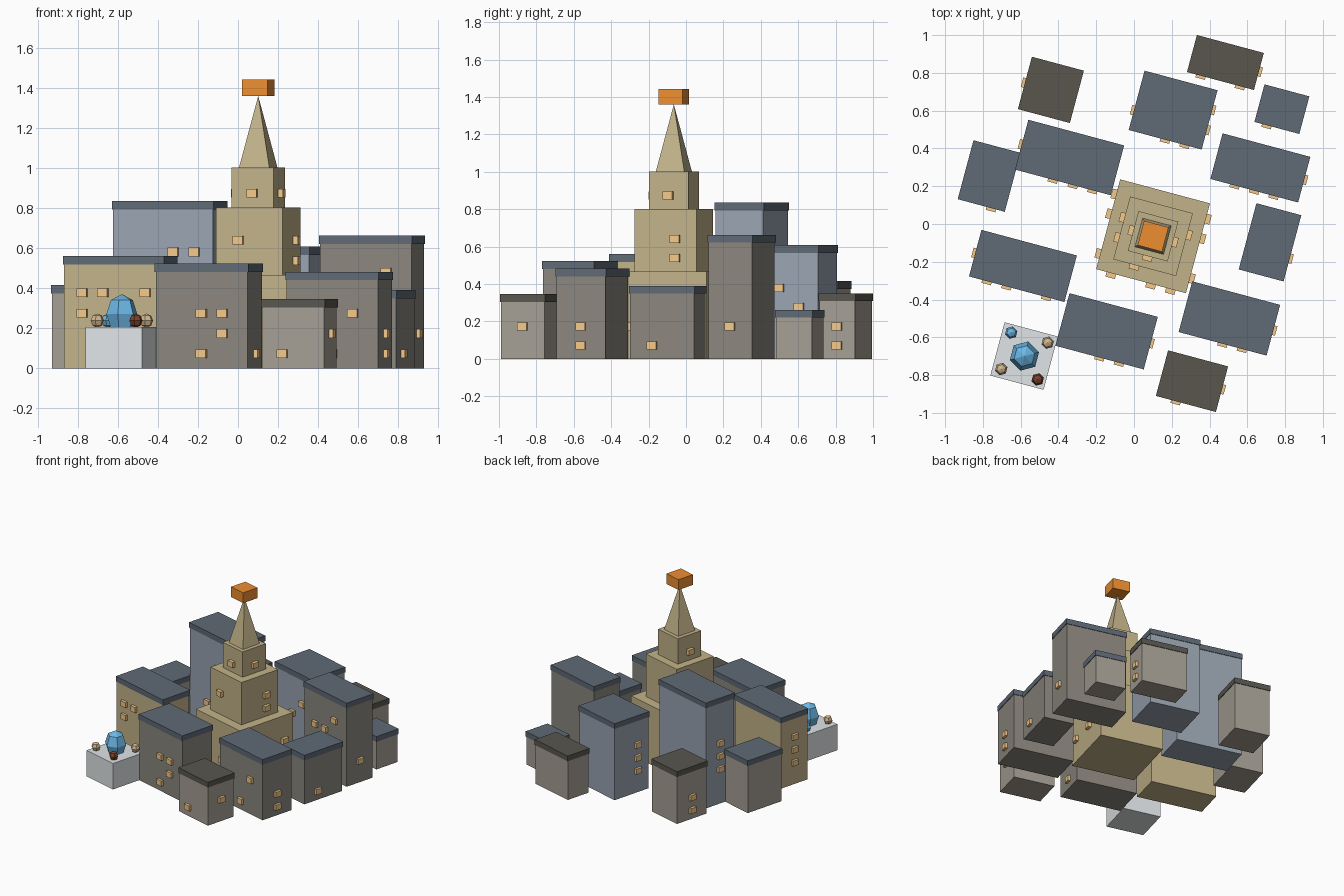
import bpy, bmesh, math
from mathutils import Matrix, Vector

if "Cube" in bpy.data.objects:
    bpy.data.objects.remove(bpy.data.objects["Cube"])

TURN = Matrix.Rotation(math.radians(-15), 4, 'Z')


def material(name, rgb):
    m = bpy.data.materials.new(name)
    m.diffuse_color = (*rgb, 1)
    m.use_nodes = True
    m.node_tree.nodes["Principled BSDF"].inputs["Base Color"].default_value = m.diffuse_color
    return m


MAT = {n: material(n, c) for n, c in {
    "stone": (0.26, 0.243, 0.21), "pale": (0.38, 0.345, 0.295), "blue_grey": (0.32, 0.37, 0.44),
    "sand": (0.54, 0.45, 0.25), "slate": (0.115, 0.143, 0.182), "dark_roof": (0.10, 0.094, 0.078),
    "window": (0.90, 0.58, 0.25), "orange": (0.85, 0.27, 0.03), "plinth": (0.75, 0.78, 0.80),
    "crystal": (0.15, 0.48, 0.80), "cream": (0.66, 0.48, 0.29), "brown": (0.19, 0.055, 0.025)}.items()}


def finish(name, bm, mat, x, y):
    me = bpy.data.meshes.new(name)
    bm.to_mesh(me)
    bm.free()
    me.materials.append(MAT[mat])
    ob = bpy.data.objects.new(name, me)
    ob.matrix_world = Matrix.Translation((x, y, 0)) @ TURN
    bpy.context.collection.objects.link(ob)


def add_box(bm, c, size):
    bmesh.ops.create_cube(bm, size=1, matrix=Matrix.Translation(c) @ Matrix.Diagonal((*size, 1)))


def block(name, mat, x, y, w, d, z0, z1):
    bm = bmesh.new()
    add_box(bm, (0, 0, (z0 + z1) / 2), (w, d, z1 - z0))
    finish(name, bm, mat, x, y)


def windows(name, x, y, w, d, spots):
    """spots: (side, offset along wall, floor number)"""
    bm = bmesh.new()
    for side, u, lvl in spots:
        z = 0.072 + 0.1017 * lvl
        if side in "FB":
            add_box(bm, (u, (-d if side == "F" else d) / 2, z), (0.052, 0.04, 0.043))
        else:
            add_box(bm, ((-w if side == "L" else w) / 2, u, z), (0.04, 0.052, 0.043))
    finish(name, bm, "window", x, y)


# Houses: name, wall, roof, x, y, roof width, roof depth, height, windows
a, b, c = 0.055, 0.107, 0.163
HOUSES = [
    ("house_back_left", "pale", "dark_roof", -0.44, 0.71, 0.285, 0.287, 0.415,
     [("L", 0, 0), ("L", 0, 1)]),
    ("house_back_right", "pale", "dark_roof", 0.484, 0.855, 0.367, 0.203, 0.35,
     [("R", 0, 0), ("R", 0, 1), ("F", -b, 1), ("F", b, 0)]),
    ("house_back_centre", "blue_grey", "slate", 0.207, 0.603, 0.40, 0.325, 0.607,
     [("R", -a, 3), ("R", a, 2), ("L", -a, 1), ("L", -a, 2), ("L", -a, 3), ("F", 0, 2), ("F", b, 3)]),
    ("house_small_right", "pale", "slate", 0.783, 0.608, 0.246, 0.206, 0.262,
     [("F", -a, 1)]),
    ("house_right", "stone", "slate", 0.669, 0.297, 0.481, 0.25, 0.663,
     [("F", b, 4), ("F", 0, 3), ("F", -b, 3), ("R", 0, 1)]),
    ("house_tall_left", "blue_grey", "slate", -0.341, 0.352, 0.525, 0.273, 0.835,
     [("F", a, 5), ("F", c, 5), ("F", -a, 2), ("F", c, 3), ("L", 0, 2), ("L", 0, 3), ("L", 0, 4)]),
    ("house_far_left", "pale", "slate", -0.767, 0.254, 0.258, 0.323, 0.415,
     [("F", a, 1)]),
    ("house_front_left", "sand", "slate", -0.588, -0.222, 0.523, 0.255, 0.56,
     [("F", -c, 3), ("F", -a, 3), ("F", c, 3), ("F", -c, 2), ("L", 0, 1), ("L", 0, 2), ("L", 0, 3)]),
    ("house_front_centre", "stone", "slate", -0.145, -0.568, 0.484, 0.288, 0.523,
     [("F", 0, 2), ("F", b, 2), ("F", b, 1), ("F", 0, 0), ("R", 0, 0)]),
    ("house_front_right", "stone", "slate", 0.505, -0.5, 0.482, 0.278, 0.482,
     [("F", b, 2), ("F", 0, 0), ("R", 0, 0), ("R", 0, 1)]),
    ("house_front_low", "pale", "dark_roof", 0.307, -0.832, 0.329, 0.25, 0.345,
     [("F", -a, 0), ("R", 0, 1)]),
    ("house_right_middle", "stone", "slate", 0.72, -0.097, 0.246, 0.363, 0.39,
     [("R", -a, 0)]),
]
for name, wall, roof, x, y, w, d, h, spots in HOUSES:
    ww, wd = w - 0.009, d - 0.009
    block(name + "_walls", wall, x, y, ww, wd, 0, h - 0.042)
    block(name + "_roof", roof, x, y, w, d, h - 0.042, h)
    windows(name + "_windows", x, y, ww, wd, spots)

# Stepped tower
TX, TY = 0.101, -0.065
TIERS = [
    ("tower_base", 0.492, 0, 0.467,
     [(s, u, k) for s in "FLR" for u, k in ((-c, 1), (a, 1), (c, 2))]),
    ("tower_middle", 0.344, 0.467, 0.802,
     [("F", -a, 5.58), ("R", a, 5.58), ("R", a, 4.58), ("L", -a, 5.58), ("L", a, 4.58)]),
    ("tower_top", 0.218, 0.802, 1.002, [("F", 0, 7.88), ("R", 0, 7.88), ("L", 0, 7.88)]),
]
for name, s, z0, z1, spots in TIERS:
    block(name, "sand", TX, TY, s, s, z0, z1)
    windows(name + "_windows", TX, TY, s + 0.01, s + 0.01, spots)

# Pyramid spire and finial block
bm = bmesh.new()
bmesh.ops.create_cone(bm, cap_ends=True, segments=4, radius1=0.157 / math.sqrt(2), radius2=0, depth=0.358,
                      matrix=Matrix.Translation((0, 0, 1.181)) @ Matrix.Rotation(math.pi / 4, 4, 'Z'))
finish("spire", bm, "sand", TX, TY)
block("spire_finial", "orange", TX, TY, 0.134, 0.134, 1.36, 1.442)

# Plinth with crystal and four small stones
block("plinth", "plinth", -0.582, -0.699, 0.292, 0.292, 0, 0.205)
GEMS = [("large_crystal", "crystal", -0.58, -0.699, 0.27, 0.08, 0.1),
        ("small_crystal", "crystal", -0.65, -0.575, 0.238, 0.034, 0.035),
        ("cream_stone_right", "cream", -0.457, -0.628, 0.238, 0.034, 0.035),
        ("cream_stone_left", "cream", -0.703, -0.768, 0.238, 0.034, 0.035),
        ("brown_stone", "brown", -0.51, -0.823, 0.238, 0.034, 0.035)]
for name, mat, x, y, z, r, h in GEMS:
    bm = bmesh.new()
    bmesh.ops.create_uvsphere(bm, u_segments=6, v_segments=4, radius=1,
                              matrix=Matrix.Translation((0, 0, z)) @ Matrix.Diagonal((r, r, h, 1)))
    finish(name, bm, mat, x, y)
